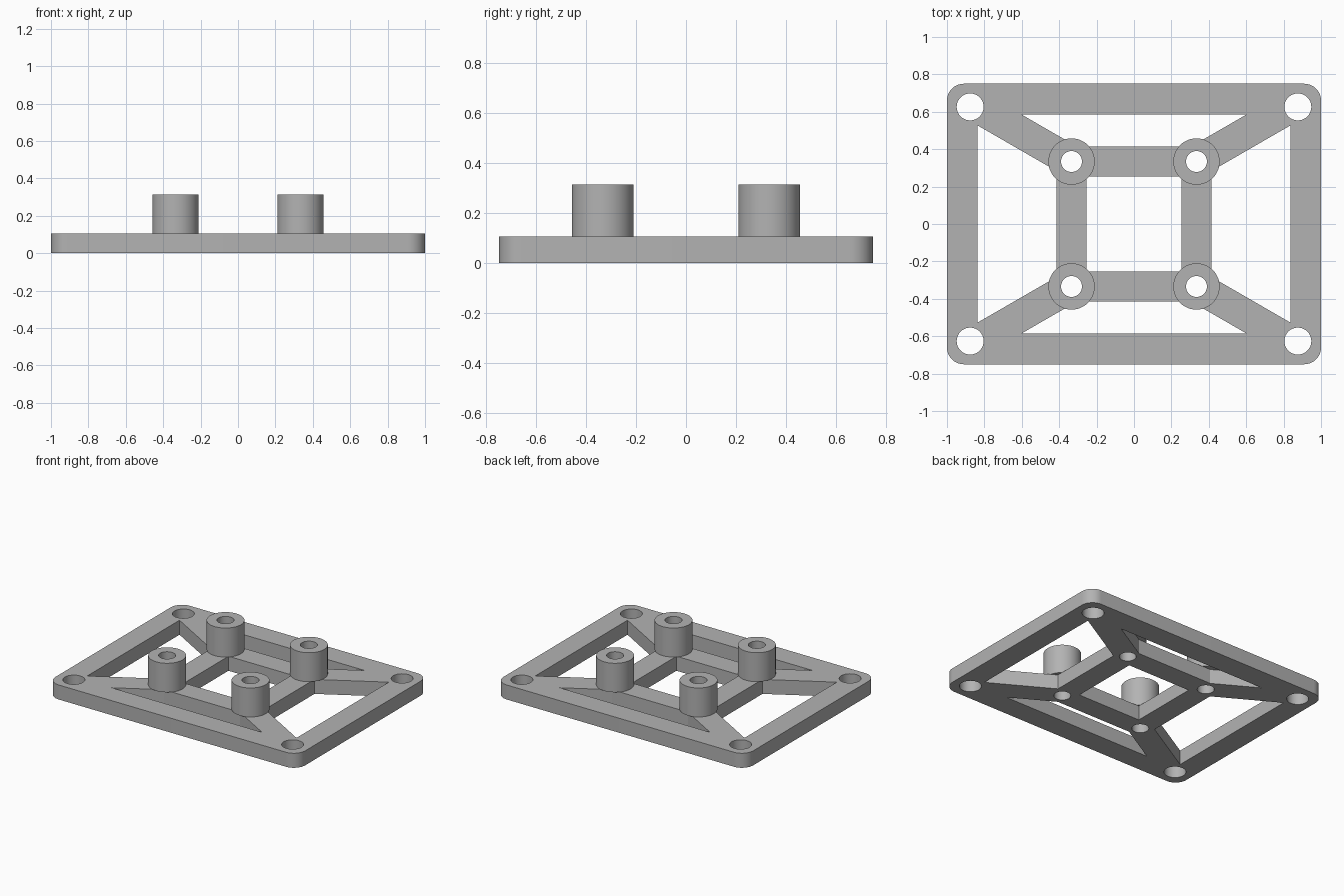
import bpy, bmesh, math
from mathutils import Matrix, Vector

if "Cube" in bpy.data.objects:
    bpy.data.objects.remove(bpy.data.objects["Cube"], do_unlink=True)

THICK = 0.105           # plate thickness
POST_TOP = 0.315
POST = 0.334            # post centre offset in x and y
HOLE_X, HOLE_Y = 0.876, 0.626
CORNERS = [(sx, sy) for sx in (-1, 1) for sy in (-1, 1)]

grey = bpy.data.materials.new("plain grey")
grey.use_nodes = True
colour = (0.45, 0.45, 0.45, 1)
grey.diffuse_color = colour
grey.node_tree.nodes["Principled BSDF"].inputs["Base Color"].default_value = colour


def make_object(name, bm):
    mesh = bpy.data.meshes.new(name)
    bm.to_mesh(mesh)
    bm.free()
    mesh.materials.append(grey)
    ob = bpy.data.objects.new(name, mesh)
    bpy.context.collection.objects.link(ob)
    return ob


def box(name, size, centre, angle=0, fillet=0):
    bm = bmesh.new()
    bmesh.ops.create_cube(bm, size=1)
    bmesh.ops.scale(bm, vec=size, verts=bm.verts)
    if fillet:
        upright = [e for e in bm.edges
                   if abs(e.verts[0].co.z - e.verts[1].co.z) > size[2] / 2]
        bmesh.ops.bevel(bm, geom=upright, offset=fillet, segments=10,
                        profile=0.5, affect='EDGES')
    bm.transform(Matrix.Translation(centre) @ Matrix.Rotation(angle, 4, 'Z'))
    return make_object(name, bm)


def cylinder(name, radius, x, y, low, high):
    bm = bmesh.new()
    bmesh.ops.create_cone(bm, cap_ends=True, segments=48, radius1=radius,
                          radius2=radius, depth=high - low)
    bm.transform(Matrix.Translation((x, y, (low + high) / 2)))
    return make_object(name, bm)


def combine(target, other, operation):
    mod = target.modifiers.new("combine", 'BOOLEAN')
    mod.object, mod.operation, mod.solver = other, operation, 'EXACT'
    bpy.context.view_layer.objects.active = target
    bpy.ops.object.modifier_apply(modifier=mod.name)
    bpy.data.objects.remove(other, do_unlink=True)


def smooth(ob):
    bpy.ops.object.select_all(action='DESELECT')
    ob.select_set(True)
    bpy.context.view_layer.objects.active = ob
    bpy.ops.object.shade_smooth_by_angle(angle=math.radians(30))


# Outer frame with rounded corners
mid = THICK / 2
plate = box("mounting_plate", (2, 1.5, THICK), (0, 0, mid), fillet=0.09)
combine(plate, box("opening", (1.676, 1.172, 1), (0, 0, 0)), 'DIFFERENCE')

# Diagonal struts from the frame corners to the posts
for sx, sy in CORNERS:
    direction = Vector((math.cos(math.radians(30)), 0.5, 0))
    length = 0.62
    centre = Vector((POST, POST, mid)) + direction * length / 2
    combine(plate, box("strut", (length, 0.168, THICK),
                       (centre.x * sx, centre.y * sy, mid),
                       math.radians(30) * sx * sy), 'UNION')

# Square inner frame
inner = box("inner_frame", (0.828, 0.828, THICK), (0, 0, mid))
combine(inner, box("opening", (0.508, 0.508, 1), (0, 0, 0)), 'DIFFERENCE')
combine(plate, inner, 'UNION')

# Corner screw holes, and the post bores carried through the plate
for sx, sy in CORNERS:
    for x, y, radius in ((HOLE_X, HOLE_Y, 0.072), (POST, POST, 0.056)):
        combine(plate, cylinder("drill", radius, x * sx, y * sy, -1, 1), 'DIFFERENCE')
smooth(plate)

# Hollow standoff posts
for sx, sy in CORNERS:
    name = ("front" if sy < 0 else "back") + ("_left" if sx > 0 else "_right") + "_post"
    post = cylinder(name, 0.124, POST * sx, POST * sy, THICK, POST_TOP)
    combine(post, cylinder("drill", 0.056, POST * sx, POST * sy, -1, 1), 'DIFFERENCE')
    smooth(post)
